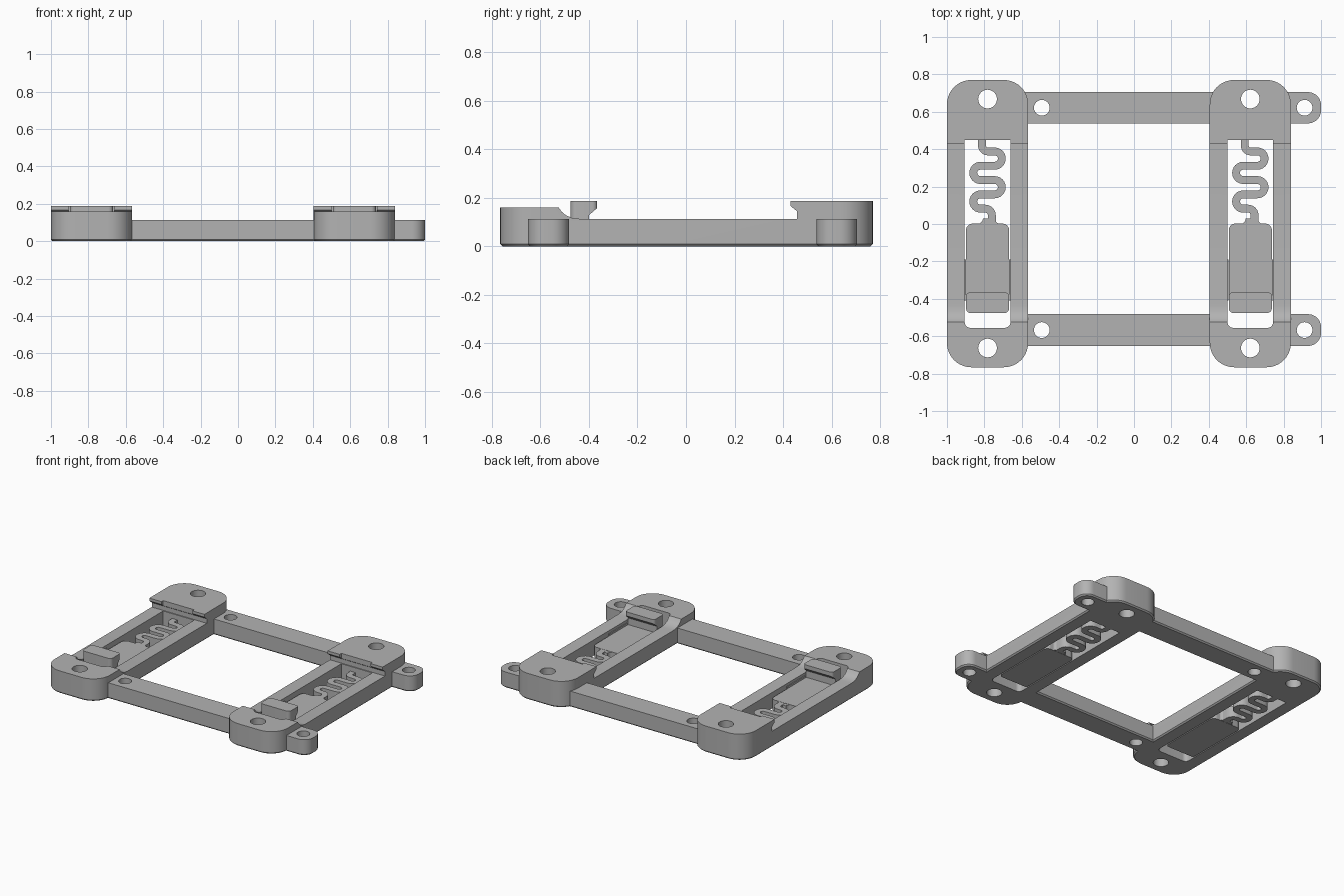
import bpy
import bmesh
from math import cos, sin, pi, radians
from mathutils import Vector

if "Cube" in bpy.data.objects:
    bpy.data.objects.remove(bpy.data.objects["Cube"])

grey = bpy.data.materials.new("light grey plastic")
grey.use_nodes = True
grey.diffuse_color = (0.45, 0.45, 0.45, 1)
grey.node_tree.nodes["Principled BSDF"].inputs["Base Color"].default_value = grey.diffuse_color

RAIL_TOP = 0.113
SLIDER_TOP = 0.08


def arc(cx, cy, r, start, end, steps=10):
    return [(cx + r * cos(radians(start + (end - start) * i / steps)),
             cy + r * sin(radians(start + (end - start) * i / steps))) for i in range(steps + 1)]


def rounded(x0, x1, y0, y1, radii):
    """Rectangle outline; radii run right-back, left-back, left-front, right-front."""
    corners = [(x1, y1, -1, -1), (x0, y1, 1, -1), (x0, y0, 1, 1), (x1, y0, -1, 1)]
    points = []
    for i, (x, y, sx, sy) in enumerate(corners):
        r = radii[i]
        points += arc(x + sx * r, y + sy * r, r, 90 * i, 90 * i + 90) if r else [(x, y)]
    return points


def prism(name, outline, low, high, along_x=False, chamfer=0):
    """Extrude an outline up z, or a (y, z) profile along x."""
    bm = bmesh.new()
    place = (lambda a, b, h: (h, a, b)) if along_x else (lambda a, b, h: (a, b, h))
    face = bm.faces.new([bm.verts.new(place(a, b, low)) for a, b in outline])
    grown = bmesh.ops.extrude_face_region(bm, geom=[face])["geom"]
    offset = Vector(place(0, 0, high - low))
    bmesh.ops.translate(bm, verts=[g for g in grown if isinstance(g, bmesh.types.BMVert)], vec=offset)
    bmesh.ops.recalc_face_normals(bm, faces=bm.faces)
    if chamfer:
        rim = [e for e in bm.edges if all(abs(v.co.z - low) < 1e-5 for v in e.verts)]
        bmesh.ops.bevel(bm, geom=rim, offset=chamfer, segments=1, affect="EDGES")
    mesh = bpy.data.meshes.new(name)
    bm.to_mesh(mesh)
    bm.free()
    mesh.materials.append(grey)
    obj = bpy.data.objects.new(name, mesh)
    bpy.context.collection.objects.link(obj)
    return obj


def activate(obj):
    bpy.ops.object.select_all(action="DESELECT")
    obj.select_set(True)
    bpy.context.view_layer.objects.active = obj


def combine(obj, tool, operation):
    mod = obj.modifiers.new("cut", "BOOLEAN")
    mod.operation, mod.solver, mod.object = operation, "EXACT", tool
    activate(obj)
    bpy.ops.object.modifier_apply(modifier=mod.name)
    bpy.data.objects.remove(tool)


def drill(obj, x, y, r):
    combine(obj, prism("drill", arc(x, y, r, 0, 348.75, 31), -0.1, 0.4), "DIFFERENCE")


def finish(obj):
    activate(obj)
    bpy.ops.object.shade_smooth_by_angle(angle=radians(30))


def ribbon(path, width):
    """Outline of a flat band that follows a path."""
    left, right = [], []
    for i, p in enumerate(path):
        a, b = Vector(path[max(i - 1, 0)]), Vector(path[min(i + 1, len(path) - 1)])
        d = (b - a).normalized() * width / 2
        left.append((p[0] - d.y, p[1] + d.x))
        right.append((p[0] + d.y, p[1] - d.x))
    return left + right[::-1]


def spring_path(cx):
    first, last, folds, reach = 0.388, 0.082, 4, 0.038
    pitch = (first - last) / folds
    path = [(cx - 0.03, 0.46), (cx - 0.03, 0.43)]
    path += arc(cx + 0.002, first + 0.032, 0.032, 190, 270, 6)
    for i in range(folds):
        side = 1 if i % 2 == 0 else -1
        y = first - pitch * (i + 0.5)
        path += arc(cx + side * reach, y, pitch / 2, 90, 90 - side * 180, 12)
    path += arc(cx - 0.012, last - 0.035, 0.035, 90, 0, 6)
    return path + [(cx + 0.023, -0.03)]


def clip(side, cx):
    # Frame: side profile trimmed to a rounded footprint
    profile = [(-0.8, -0.05), (-0.8, 0.16), (-0.525, 0.16), (-0.512, 0.142), (-0.495, 0.128),
               (-0.47, 0.117), (-0.435, RAIL_TOP), (0.457, RAIL_TOP), (0.457, 0.145),
               (0.43, 0.167), (0.43, 0.187), (0.8, 0.187), (0.8, -0.05)]
    frame = prism(side + "_clip_frame", profile, cx - 0.3, cx + 0.3, along_x=True)
    footprint = rounded(cx - 0.217, cx + 0.217, -0.766, 0.77, [0.13] * 4)
    combine(frame, prism("footprint", footprint, 0, 0.4, chamfer=0.009), "INTERSECT")
    window = rounded(cx - 0.122, cx + 0.122, -0.555, 0.45, [0, 0, 0.03, 0.03])
    combine(frame, prism("window", window, -0.1, 0.4), "DIFFERENCE")
    drill(frame, cx, 0.668, 0.05)
    drill(frame, cx, -0.663, 0.05)
    finish(frame)

    # Guide ribs on the window walls
    for s, label in ((-1, "left" if cx < -9 else "outer"), (1, "inner")):
        x = cx + s * 0.119
        prism(side + "_" + label + "_guide_rib", rounded(x - 0.003, x + 0.003, -0.41, -0.19, [0] * 4),
              0.03, RAIL_TOP - 0.02)

    # Slider plate with its hooked latch
    plate = rounded(cx - 0.115, cx + 0.115, -0.476, 0.002, [0.035, 0.035, 0.025, 0.025])
    finish(prism(side + "_slider", plate, 0, SLIDER_TOP))
    hook = [(-0.5, SLIDER_TOP - 0.01), (-0.5, 0.187), (-0.366, 0.187), (-0.366, 0.158),
            (-0.4, 0.128), (-0.4, SLIDER_TOP - 0.01)]
    latch = prism(side + "_latch_hook", hook, cx - 0.2, cx + 0.2, along_x=True)
    combine(latch, prism("latch_footprint", rounded(cx - 0.115, cx + 0.115, -0.476, -0.366,
                                                    [0.02, 0.02, 0.025, 0.025]), 0, 0.4), "INTERSECT")
    finish(latch)

    # Folded spring and its flared foot
    finish(prism(side + "_spring", ribbon(spring_path(cx), 0.042), 0.001, SLIDER_TOP - 0.001))
    foot = ([(cx - 0.055, -0.01)] + arc(cx - 0.055, 0.03, 0.03, -90, 0, 6)
            + arc(cx + 0.07, 0.03, 0.03, 180, 270, 6) + [(cx + 0.07, -0.01)])
    finish(prism(side + "_spring_foot", foot, 0.002, SLIDER_TOP - 0.002))


for side, cx in (("right", -0.783), ("left", 0.622)):
    clip(side, cx)

# Cross bars and the mounting ears that continue them
for end, y0, y1 in (("front", -0.652, -0.482), ("back", 0.538, 0.705)):
    middle = (y0 + y1) / 2
    bar = prism(end + "_cross_bar", rounded(-0.6, 0.44, y0, y1, [0] * 4), 0, RAIL_TOP, chamfer=0.009)
    drill(bar, -0.493, middle, 0.042)
    finish(bar)
    ear = prism(end + "_mounting_ear", rounded(0.8, 1.0, y0, y1, [0.07, 0, 0, 0.07]), 0, RAIL_TOP,
                chamfer=0.009)
    drill(ear, 0.912, middle, 0.042)
    finish(ear)
